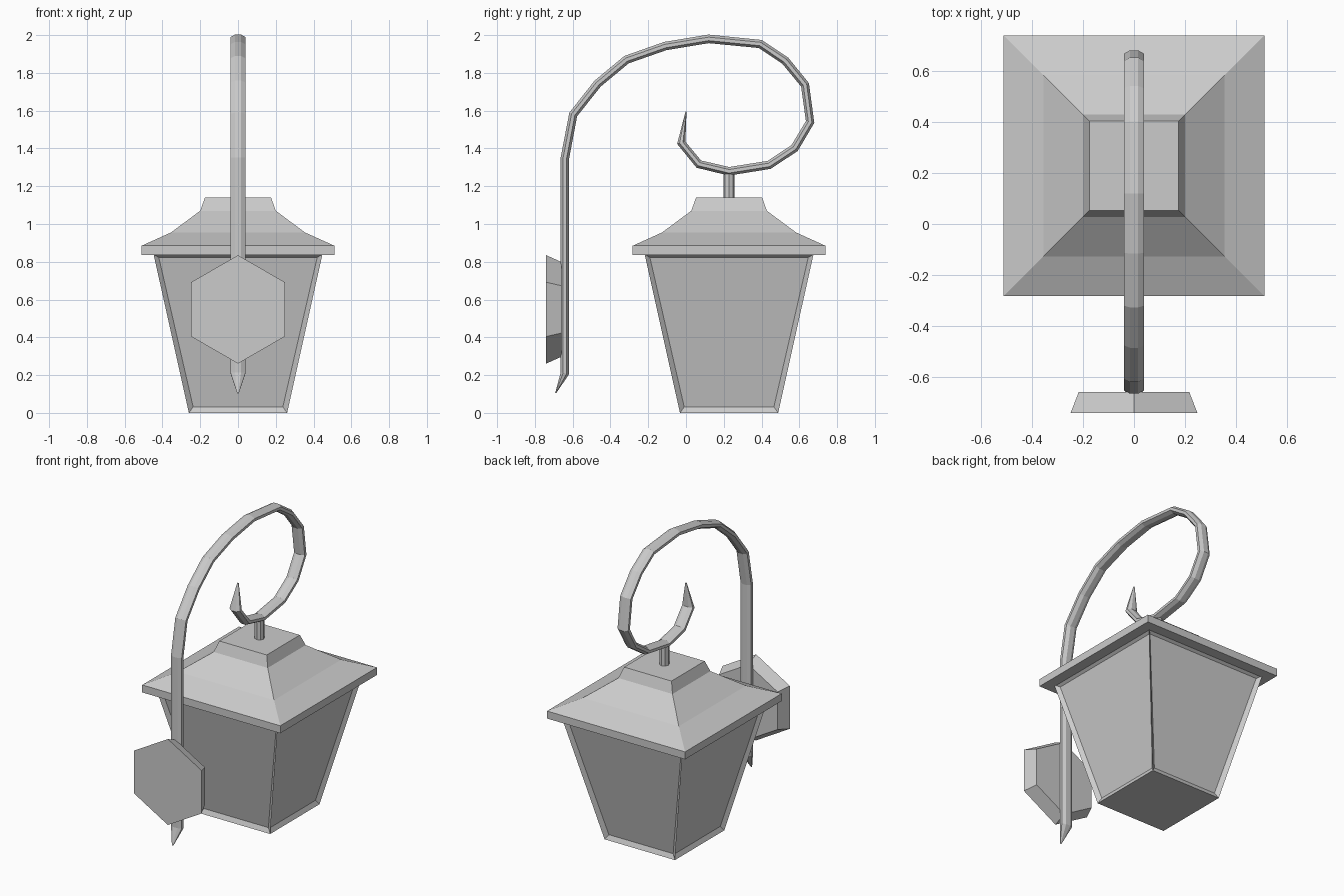
import bpy, bmesh, math
from mathutils import Vector

if "Cube" in bpy.data.objects:
    bpy.data.objects.remove(bpy.data.objects["Cube"])

CY = 0.228  # lantern centre in y


def finish(name, bm):
    bmesh.ops.recalc_face_normals(bm, faces=bm.faces)
    me = bpy.data.meshes.new(name)
    bm.to_mesh(me)
    bm.free()
    ob = bpy.data.objects.new(name, me)
    bpy.context.collection.objects.link(ob)
    return ob


def loft(rings):
    """Bridge equal-length rings of points and cap both ends; returns bmesh and side faces."""
    bm = bmesh.new()
    vs = [[bm.verts.new(p) for p in r] for r in rings]
    n = len(vs[0])
    sides = [bm.faces.new((a[i], a[(i + 1) % n], b[(i + 1) % n], b[i]))
             for a, b in zip(vs, vs[1:]) for i in range(n)]
    bm.faces.new(vs[0])
    bm.faces.new(vs[-1])
    bmesh.ops.recalc_face_normals(bm, faces=bm.faces)
    return bm, sides


def square(h, z):
    return [(sx * h, CY + sy * h, z) for sx, sy in ((-1, -1), (1, -1), (1, 1), (-1, 1))]


# Lantern body: tapered box with recessed panels
bm, sides = loft([square(0.26, 0), square(0.447, 0.84)])
bmesh.ops.inset_individual(bm, faces=sides, thickness=0.036, depth=-0.02)
finish("lantern_body", bm)

# Flared roof with rim and flat cap
roof = [(0.51, 0.835), (0.51, 0.885), (0.355, 0.955), (0.2, 1.07), (0.175, 1.14)]
finish("roof", loft([square(h, z) for h, z in roof])[0])

# Short hanger stem between roof and scroll
finish("hanger_stem", loft([[(0.03 * math.cos(a), CY + 0.03 * math.sin(a), z)
                             for a in [i * math.pi / 4 for i in range(8)]]
                            for z in (1.13, 1.275)])[0])

# Hexagonal wall plate, narrowing towards the arm
finish("wall_plate", loft([[(r * math.sin(i * math.pi / 3), y, 0.548 + r * math.cos(i * math.pi / 3))
                            for i in range(6)]
                           for y, r in ((-0.74, 0.287), (-0.658, 0.25))])[0])

# Scroll arm: flattened eight-sided bar with pointed ends (path in y, z)
path = [(-0.69, 0.105), (-0.641, 0.21), (-0.641, 1.35), (-0.597, 1.58), (-0.468, 1.743),
        (-0.315, 1.87), (-0.11, 1.942), (0.12, 1.98), (0.393, 1.953), (0.525, 1.865),
        (0.63, 1.737), (0.657, 1.54), (0.575, 1.402), (0.44, 1.313), (0.228, 1.279),
        (0.068, 1.317), (-0.025, 1.43), (0.0, 1.595)]
pts = [Vector(p) for p in path]
rings = []
for i, p in enumerate(pts):
    d0 = (p - pts[max(i - 1, 0)]).normalized()
    d1 = (pts[min(i + 1, len(pts) - 1)] - p).normalized()
    t = (d0 + d1).normalized()
    n = Vector((-t.y, t.x))
    s = 0.12 if i in (0, len(pts) - 1) else 1.0
    ring = []
    for k in range(8):
        a = math.pi / 8 + k * math.pi / 4
        q = p + n * (0.0245 * s * math.sin(a))
        ring.append((0.0425 * s * math.cos(a), q.x, q.y))
    rings.append(ring)
finish("scroll_arm", loft(rings)[0])
